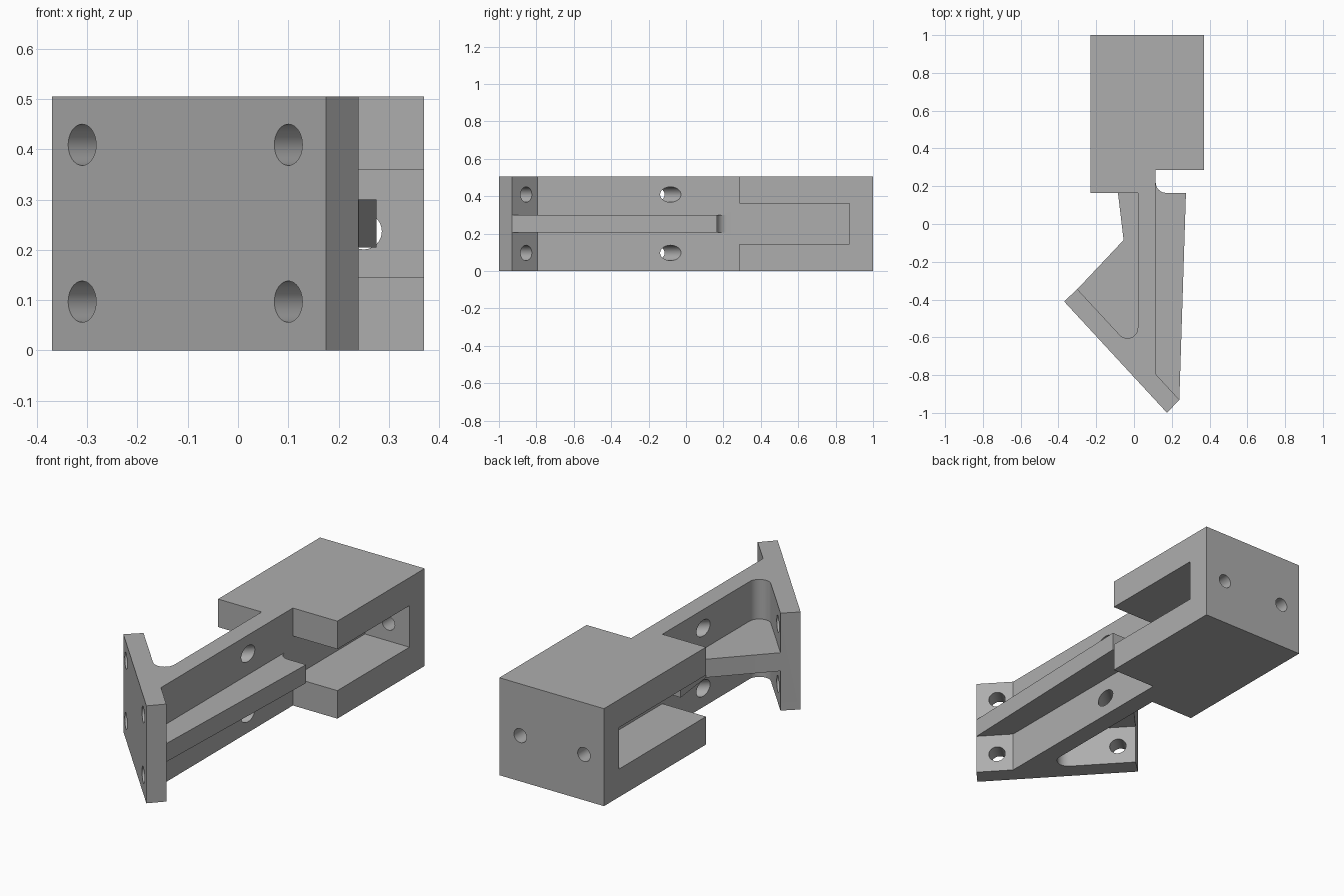
import bpy, bmesh, math
from mathutils import Vector

cube = bpy.data.objects.get("Cube")
if cube:
    bpy.data.objects.remove(cube, do_unlink=True)

HEIGHT = 0.505
FILLET = 0.055
WALL_L, WALL_R = 0.02, 0.115      # faces of the upright web

grey = bpy.data.materials.new("plain grey")
grey.use_nodes = True
colour = (0.42, 0.42, 0.42, 1)
grey.diffuse_color = colour
grey.node_tree.nodes["Principled BSDF"].inputs["Base Color"].default_value = colour


def new_object(name, bm):
    bmesh.ops.recalc_face_normals(bm, faces=bm.faces)
    mesh = bpy.data.meshes.new(name)
    bm.to_mesh(mesh)
    bm.free()
    mesh.materials.append(grey)
    obj = bpy.data.objects.new(name, mesh)
    bpy.context.collection.objects.link(obj)
    return obj


def prism(name, outline, z0, z1):
    bm = bmesh.new()
    face = bm.faces.new([bm.verts.new((x, y, z0)) for x, y in outline])
    top = bmesh.ops.extrude_face_region(bm, geom=[face])["geom"]
    verts = [v for v in top if isinstance(v, bmesh.types.BMVert)]
    bmesh.ops.translate(bm, verts=verts, vec=(0, 0, z1 - z0))
    return new_object(name, bm)


def box(name, x0, x1, y0, y1, z0, z1):
    return prism(name, [(x0, y0), (x1, y0), (x1, y1), (x0, y1)], z0, z1)


def rod(name, start, end, radius):
    start, end = Vector(start), Vector(end)
    bm = bmesh.new()
    bmesh.ops.create_cone(bm, cap_ends=True, segments=40, radius1=radius,
                          radius2=radius, depth=(end - start).length)
    obj = new_object(name, bm)
    obj.rotation_mode = "QUATERNION"
    obj.rotation_quaternion = (end - start).to_track_quat("Z", "Y")
    obj.location = (start + end) / 2
    return obj


def arc(cx, cy, a0, a1, steps=12):
    angles = [math.radians(a0 + (a1 - a0) * i / steps) for i in range(steps + 1)]
    return [(cx + FILLET * math.cos(a), cy + FILLET * math.sin(a)) for a in angles]


def combine(target, tool, operation):
    tool.hide_render = True
    mod = target.modifiers.new(tool.name, "BOOLEAN")
    mod.operation, mod.solver, mod.object = operation, "EXACT", tool
    bpy.context.view_layer.update()
    graph = bpy.context.evaluated_depsgraph_get()
    result = bpy.data.meshes.new_from_object(target.evaluated_get(graph))
    target.modifiers.clear()
    target.data = result
    bpy.data.objects.remove(tool, do_unlink=True)


# Full-height body: slanted mounting plate, upright web and end block
body_outline = [(-0.37, -0.41), (0.175, -1), (0.24, -0.93), (WALL_R, -0.795),
                (WALL_R, 0.285), (0.37, 0.285), (0.37, 1), (-0.23, 1),
                (-0.23, 0.165), (WALL_L, 0.165)]
body_outline += arc(WALL_L - FILLET, -0.55, 0, -137.3)
body_outline += [(-0.30, -0.345)]
bracket = prism("bracket_body", body_outline, 0, HEIGHT)

# Pockets in the end block, one on each side of the web
for side, x0, x1 in (("left", WALL_R, 0.5), ("right", -0.4, WALL_L)):
    combine(bracket, box(side + "_pocket", x0, x1, 0.1, 0.875, 0.145, 0.36), "DIFFERENCE")

# Central stiffening rib, filleted into the web inside the pockets
rib_outline = [(-0.085, 0.165), (-0.055, -0.085), (-0.30, -0.345), (-0.30, -0.42),
               (0.14, -0.90), (0.24, -0.93), (0.275, 0.165)]
rib_outline += arc(WALL_R + FILLET, 0.22, 270, 180)
rib_outline += arc(WALL_L - FILLET, 0.22, 0, -90)
combine(bracket, prism("rib", rib_outline, 0.205, 0.30), "UNION")

# Screw holes square to the plate; the inner pair runs on through the web
normal = Vector((0.735, 0.679, 0))
for x, y, reach in ((-0.31, -0.475, 0.75), (0.10, -0.919, 0.2)):
    for z in (0.097, 0.409):
        p = Vector((x, y, z))
        combine(bracket, rod("screw_hole", p - normal * 0.08, p + normal * reach, 0.041), "DIFFERENCE")

# Holes through the back of the block
for x in (0.25, -0.115):
    combine(bracket, rod("back_hole", (x, 0.8, 0.237), (x, 1.1, 0.237), 0.036), "DIFFERENCE")

# Smooth the round surfaces, keep the machined edges crisp
for poly in bracket.data.polygons:
    poly.use_smooth = True
    poly.material_index = 0
bracket.data.set_sharp_from_angle(angle=math.radians(30))
